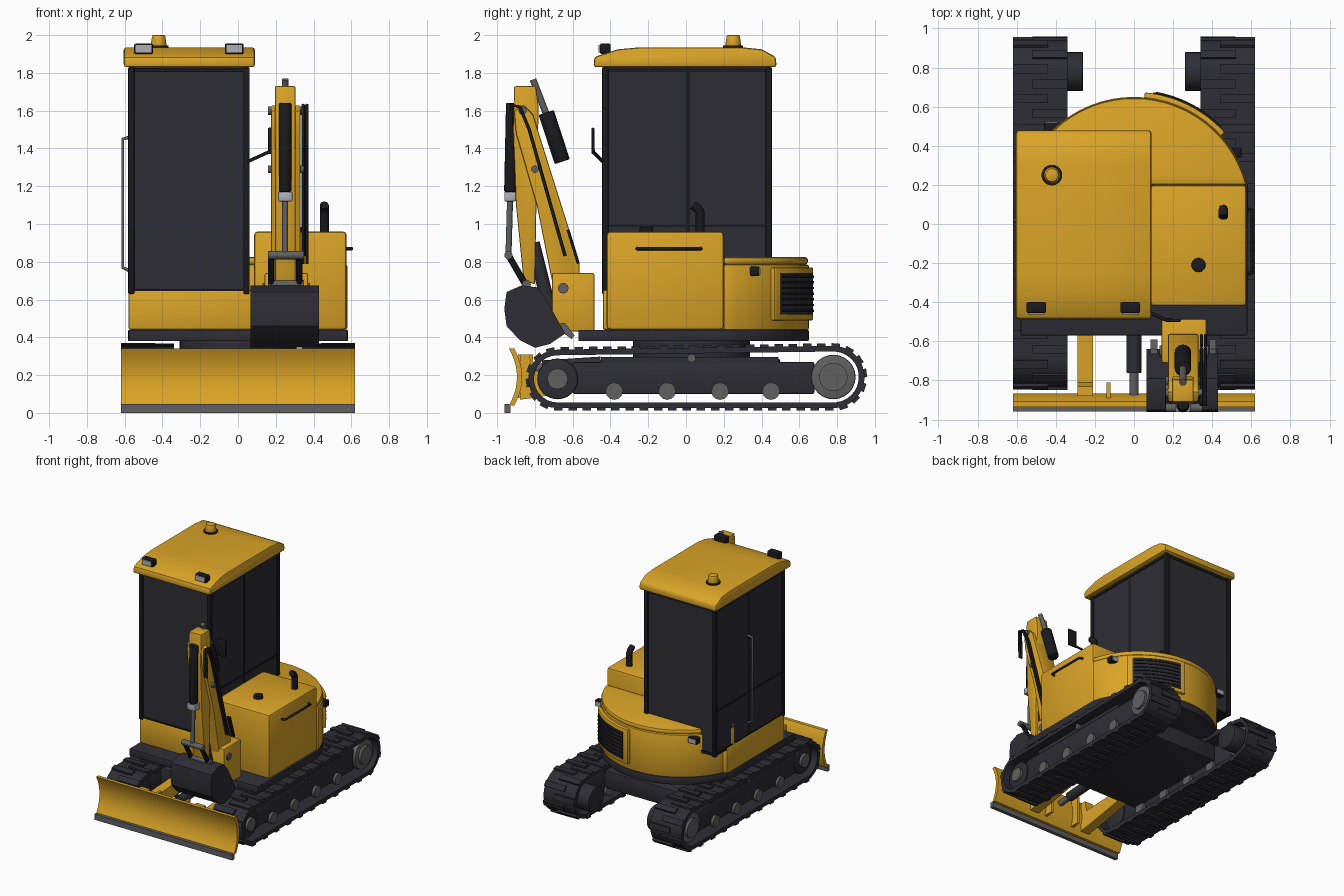
import bpy, bmesh, math
from mathutils import Vector, Matrix

cube = bpy.data.objects.get("Cube")
if cube:
    bpy.data.objects.remove(cube, do_unlink=True)


def material(name, *rgb):
    m = bpy.data.materials.new(name)
    m.use_nodes = True
    m.diffuse_color = (*rgb, 1)
    m.node_tree.nodes["Principled BSDF"].inputs["Base Color"].default_value = (*rgb, 1)
    return m


YELLOW = material("yellow paint", 0.70, 0.37, 0.02)
DARK = material("dark slate", 0.027, 0.027, 0.036)
BLACK = material("black rubber", 0.011, 0.011, 0.014)
STEEL = material("grey steel", 0.12, 0.12, 0.12)
LENS = material("pale lens", 0.42, 0.43, 0.46)


def finish(name, bm, mat, bevel=0.0):
    bmesh.ops.recalc_face_normals(bm, faces=bm.faces)
    if bevel:
        edges = [e for e in bm.edges if e.calc_face_angle(0) > 0.6]
        bmesh.ops.bevel(bm, geom=edges, offset=bevel, segments=2, profile=0.5, affect='EDGES')
    mesh = bpy.data.meshes.new(name)
    bm.to_mesh(mesh)
    bm.free()
    mesh.materials.append(mat)
    mesh.shade_smooth()
    mesh.set_sharp_from_angle(angle=math.radians(32))
    ob = bpy.data.objects.new(name, mesh)
    bpy.context.collection.objects.link(ob)
    return ob


def box(name, x, y, z, mat, bevel=0.0):
    bm = bmesh.new()
    size = Matrix.Diagonal((x[1] - x[0], y[1] - y[0], z[1] - z[0], 1))
    mid = Matrix.Translation((sum(x) / 2, sum(y) / 2, sum(z) / 2))
    bmesh.ops.create_cube(bm, size=1, matrix=mid @ size)
    return finish(name, bm, mat, bevel)


def cyl(name, a, b, r, mat, r2=None, seg=24, bevel=0.0):
    a, b = Vector(a), Vector(b)
    turn = (b - a).to_track_quat('Z', 'Y').to_matrix().to_4x4()
    bm = bmesh.new()
    bmesh.ops.create_cone(bm, cap_ends=True, segments=seg, radius1=r, radius2=r2 or r,
                          depth=(b - a).length, matrix=Matrix.Translation((a + b) / 2) @ turn)
    return finish(name, bm, mat, bevel)


def prism(name, pts, span, mat, axis="x", bevel=0.0):
    """Extrude a yz outline along x, or an xy outline along z."""
    bm = bmesh.new()
    put = (lambda p, t: (t, *p)) if axis == "x" else (lambda p, t: (*p, t))
    ends = [[bm.verts.new(put(p, t)) for p in pts] for t in span]
    for loop in ends:
        bm.faces.new(loop)
    for i in range(len(pts)):
        j = (i + 1) % len(pts)
        bm.faces.new((ends[0][i], ends[0][j], ends[1][j], ends[1][i]))
    return finish(name, bm, mat, bevel)


def tube(name, pts, r, mat):
    c = bpy.data.curves.new(name, 'CURVE')
    c.dimensions = '3D'
    c.bevel_depth, c.bevel_resolution, c.use_fill_caps = r, 2, True
    s = c.splines.new('POLY')
    s.points.add(len(pts) - 1)
    for p, q in zip(s.points, pts):
        p.co = (*q, 1)
    c.materials.append(mat)
    ob = bpy.data.objects.new(name, c)
    bpy.context.collection.objects.link(ob)


def arc(r, a0, a1, n=28, cy=0.05):
    steps = [math.radians(a0 + (a1 - a0) * i / n) for i in range(n + 1)]
    return [(r * math.cos(a), cy + r * math.sin(a)) for a in steps]


# Crawler tracks
F, R = (-0.68, 0.18, 0.155), (0.78, 0.19, 0.165)


def loop_point(s):
    """Position and outward angle at fraction s around the track loop."""
    run, cf, cr = R[0] - F[0], math.pi * F[2], math.pi * R[2]
    d = (s % 1) * (2 * run + cf + cr)
    if d < run:
        t = d / run
        return F[0] + d, F[1] + F[2] + t * (R[1] + R[2] - F[1] - F[2]), math.pi / 2
    d -= run
    if d < cr:
        a = math.pi / 2 - d / R[2]
        return R[0] + R[2] * math.cos(a), R[1] + R[2] * math.sin(a), a
    d -= cr
    if d < run:
        t = d / run
        return R[0] - d, R[1] - R[2] + t * (F[1] - F[2] - R[1] + R[2]), -math.pi / 2
    a = -math.pi / 2 - (d - run) / F[2]
    return F[0] + F[2] * math.cos(a), F[1] + F[2] * math.sin(a), a


def track(side, s):
    bm = bmesh.new()
    rows = []
    for i in range(104):
        y, z, a = loop_point(i / 104)
        iy, iz = y - 0.03 * math.cos(a), z - 0.03 * math.sin(a)
        rows.append([bm.verts.new(v) for v in ((s * 0.34, y, z), (s * 0.62, y, z),
                                               (s * 0.62, iy, iz), (s * 0.34, iy, iz))])
    for i, row in enumerate(rows):
        nxt = rows[(i + 1) % len(rows)]
        for k in range(4):
            bm.faces.new((row[k], row[k - 1], nxt[k - 1], nxt[k]))
    for i in range(52):
        y, z, a = loop_point((i + 0.5) / 52)
        place = Matrix.Translation((s * (0.53 if i % 2 else 0.43), y, z)) @ Matrix.Rotation(a, 4, 'X')
        bmesh.ops.create_cube(bm, size=1, matrix=place @ Matrix.Diagonal((0.18, 0.026, 0.045, 1)))
    finish(side + "_track_belt", bm, DARK)
    x = sorted((s * 0.39, s * 0.57))
    box(side + "_track_frame", x, (-0.6, 0.68), (0.1, 0.27), DARK, 0.01)
    box(side + "_track_guard", x, (-0.45, 0.49), (0.265, 0.295), DARK)
    cyl(side + "_idler", (s * 0.38, F[0], F[1]), (s * 0.58, F[0], F[1]), 0.108, DARK, bevel=0.008)
    cyl(side + "_idler_hub", (s * 0.5, F[0], F[1]), (s * 0.6, F[0], F[1]), 0.055, STEEL, seg=12)
    cyl(side + "_sprocket", (s * 0.38, *R[:2]), (s * 0.59, *R[:2]), 0.118, STEEL, bevel=0.008)
    cyl(side + "_sprocket_hub", (s * 0.5, *R[:2]), (s * 0.61, *R[:2]), 0.075, STEEL)
    cyl(side + "_drive_motor", (s * 0.26, *R[:2]), (s * 0.4, *R[:2]), 0.1, DARK, bevel=0.008)
    for y in (-0.38, -0.1, 0.18, 0.45):
        cyl(side + "_roller", (s * 0.37, y, 0.115), (s * 0.59, y, 0.115), 0.046, STEEL, seg=12)
    cyl(side + "_carrier_roller", (s * 0.4, 0.03, 0.29), (s * 0.59, 0.03, 0.29), 0.022, STEEL, seg=12)


for side, s in (("left", 1), ("right", -1)):
    track(side, s)
    # Blade arms and gussets
    prism(side + "_blade_arm", [(-0.88, 0.31), (-0.83, 0.31), (-0.81, 0.22), (-0.4, 0.24),
          (-0.4, 0.15), (-0.8, 0.08), (-0.88, 0.07)], (s * 0.25 - 0.04, s * 0.25 + 0.04), YELLOW)
    box(side + "_blade_gusset", (s * 0.13 - 0.01, s * 0.13 + 0.01), (-0.89, -0.81), (0.08, 0.31), YELLOW)

# Undercarriage and dozer blade
box("undercarriage", (-0.39, 0.39), (-0.45, 0.5), (0.14, 0.29), DARK, 0.02)
cyl("slew_ring", (0, 0.03, 0.27), (0, 0.03, 0.4), 0.31, DARK, seg=40)
steps = [i / 6 - 1 for i in range(13)]
front = [(-0.895 - 0.042 * t * t, 0.19 + 0.15 * t) for t in steps]
prism("dozer_blade", front + [(y + 0.028, z) for y, z in reversed(front)], (-0.62, 0.62), YELLOW)
box("cutting_edge", (-0.62, 0.62), (-0.96, -0.93), (0, 0.046), STEEL)
cyl("blade_cylinder", (0, -0.45, 0.26), (0, -0.76, 0.24), 0.038, DARK)
cyl("blade_rod", (0, -0.75, 0.24), (0, -0.88, 0.23), 0.024, STEEL)

# Upper structure
prism("deck", [(-0.58, -0.57), (0.58, -0.57)] + arc(0.6, 14, 166), (0.38, 0.44), DARK, "z", 0.006)
prism("tail_body", arc(0.6, 14.5, 165.5), (0.44, 0.785), YELLOW, "z", 0.008)
prism("tail_lid", arc(0.595, 14.5, 165.5), (0.785, 0.825), YELLOW, "z", 0.015)
box("cab_base", (-0.58, 0.09), (-0.44, 0.3), (0.44, 0.65), YELLOW, 0.01)
box("engine_hood", (0.085, 0.575), (-0.42, 0.2), (0.44, 0.96), YELLOW, 0.018)
prism("grille_panel", arc(0.625, 42, 85) + arc(0.55, 85, 42), (0.49, 0.77), YELLOW, "z", 0.006)
prism("grille", arc(0.63, 46, 81) + arc(0.56, 81, 46), (0.52, 0.74), DARK, "z")
for i in range(7):
    z = 0.535 + i * 0.03
    prism("grille_slat", arc(0.636, 47, 80) + arc(0.6, 80, 47), (z, z + 0.012), BLACK, "z")
for x, y, out in ((0.51, 0.37, 1), (-0.42, 0.5, -1)):
    box("tail_lamp", (x - 0.04, x + 0.04), (y - 0.03, y + 0.02), (0.725, 0.775), BLACK, 0.006)
    box("tail_lamp_lens", (x - 0.032, x + 0.032), (y + 0.018, y + 0.025), (0.732, 0.768), LENS)
tube("hood_handle", [(0.57, -0.26, 0.87), (0.603, -0.25, 0.87), (0.603, 0.07, 0.87), (0.57, 0.08, 0.87)], 0.009, BLACK)
cyl("fuel_cap", (0.33, -0.21, 0.95), (0.33, -0.21, 0.985), 0.036, BLACK, bevel=0.005)
tube("exhaust", [(0.457, 0.075, 0.94), (0.457, 0.075, 1.06), (0.457, 0.065, 1.08), (0.457, 0.035, 1.1)], 0.024, BLACK)

# Cab
box("cab_glass", (-0.57, 0.05), (-0.43, 0.44), (0.64, 1.84), DARK)
for x in (-0.565, 0.045):
    for y in (-0.428, 0.438):
        box("cab_post", (x - 0.017, x + 0.017), (y - 0.017, y + 0.017), (0.63, 1.83), BLACK, 0.006)
    box("door_post", (x - 0.009, x + 0.009), (0.0, 0.02), (0.65, 1.83), BLACK)
    box("side_rail", (x - 0.009, x + 0.009), (-0.43, 0.44), (0.985, 0.997), BLACK)
for z in (0.645, 1.815):
    box("cab_rail", (-0.577, 0.057), (-0.438, 0.447), (z - 0.01, z + 0.01), BLACK)
prism("roof", [(-0.49, 1.83), (0.48, 1.83), (0.475, 1.885), (0.4, 1.925), (0.3, 1.935),
      (-0.25, 1.935), (-0.36, 1.925), (-0.485, 1.885)], (-0.605, 0.09), YELLOW, bevel=0.015)
cyl("beacon_base", (-0.42, 0.25, 1.925), (-0.42, 0.25, 1.945), 0.053, BLACK)
cyl("beacon", (-0.42, 0.25, 1.94), (-0.42, 0.25, 2.0), 0.043, YELLOW, r2=0.034, bevel=0.005)
for x in (-0.5, -0.02):
    box("roof_lamp", (x - 0.05, x + 0.05), (-0.455, -0.4), (1.9, 1.955), BLACK, 0.008)
    box("roof_lamp_lens", (x - 0.042, x + 0.042), (-0.462, -0.453), (1.907, 1.948), LENS)
tube("door_handle", [(-0.57, 0.02, 1.46), (-0.61, 0.02, 1.45), (-0.61, 0.02, 0.77), (-0.57, 0.02, 0.75)], 0.009, STEEL)
tube("mirror_arm", [(0.05, -0.44, 1.33), (0.16, -0.49, 1.38), (0.2, -0.49, 1.39)], 0.009, BLACK)
box("mirror", (0.16, 0.24), (-0.5, -0.485), (1.37, 1.51), BLACK, 0.005)

# Digging arm
box("swing_bracket", (0.14, 0.37), (-0.71, -0.485), (0.43, 0.74), YELLOW, 0.01)
prism("boom", [(-0.68, 0.56), (-0.56, 0.62), (-0.565, 0.8), (-0.81, 1.58), (-0.86, 1.63), (-0.91, 1.6),
      (-0.9, 1.48), (-0.79, 1.1), (-0.72, 0.75)], (0.175, 0.33), YELLOW, bevel=0.008)
prism("dipper_stick", [(-0.91, 1.73), (-0.795, 1.73), (-0.78, 1.62), (-0.79, 1.2), (-0.8, 0.68),
      (-0.86, 0.7), (-0.9, 1.1), (-0.915, 1.5)], (0.195, 0.305), YELLOW, bevel=0.008)
cyl("boom_cylinder", (0.25, -0.72, 0.54), (0.25, -0.81, 0.9), 0.036, DARK)
cyl("stick_cylinder", (0.25, -0.655, 1.33), (0.25, -0.74, 1.59), 0.042, BLACK, bevel=0.006)
cyl("stick_rod", (0.25, -0.735, 1.57), (0.25, -0.81, 1.765), 0.018, STEEL)
cyl("bucket_cylinder", (0.25, -0.93, 1.17), (0.25, -0.92, 1.64), 0.033, BLACK, bevel=0.006)
cyl("bucket_rod", (0.25, -0.94, 0.83), (0.25, -0.93, 1.18), 0.016, STEEL)
box("rod_collar", (0.212, 0.288), (-0.962, -0.9), (1.12, 1.17), LENS, 0.006)
for y, z, r in ((-0.65, 0.66, 0.028), (-0.865, 1.6, 0.022), (-0.8, 1.29, 0.02), (-0.94, 0.835, 0.022), (-0.845, 0.68, 0.024)):
    w = 0.125 if z == 0.66 else 0.095
    cyl("arm_pin", (0.255 - w, y, z), (0.255 + w, y, z), r, STEEL, seg=12)
for x in (0.175, 0.325):
    cyl("bucket_link", (x, -0.94, 0.835), (x, -0.845, 0.67), 0.017, BLACK, seg=8)
for x in (0.345, 0.365):
    tube("boom_hose", [(x, -0.92, 1.4), (x, -0.925, 1.63), (x, -0.88, 1.62), (x, -0.83, 1.5), (x, -0.64, 0.83)], 0.009, BLACK)
    tube("base_hose", [(x, -0.625, 0.97), (x, -0.57, 0.79)], 0.008, BLACK)

# Bucket
prism("bucket", [(-0.95, 0.64), (-0.87, 0.675), (-0.79, 0.665), (-0.74, 0.6), (-0.64, 0.42), (-0.72, 0.365),
      (-0.8, 0.345), (-0.88, 0.385), (-0.95, 0.46), (-0.962, 0.55)], (0.065, 0.43), DARK)
for i in range(4):
    x = 0.085 + i * 0.1
    prism("bucket_tooth", [(-0.665, 0.475), (-0.64, 0.475), (-0.59, 0.41), (-0.605, 0.39), (-0.66, 0.43)], (x, x + 0.035), STEEL)
